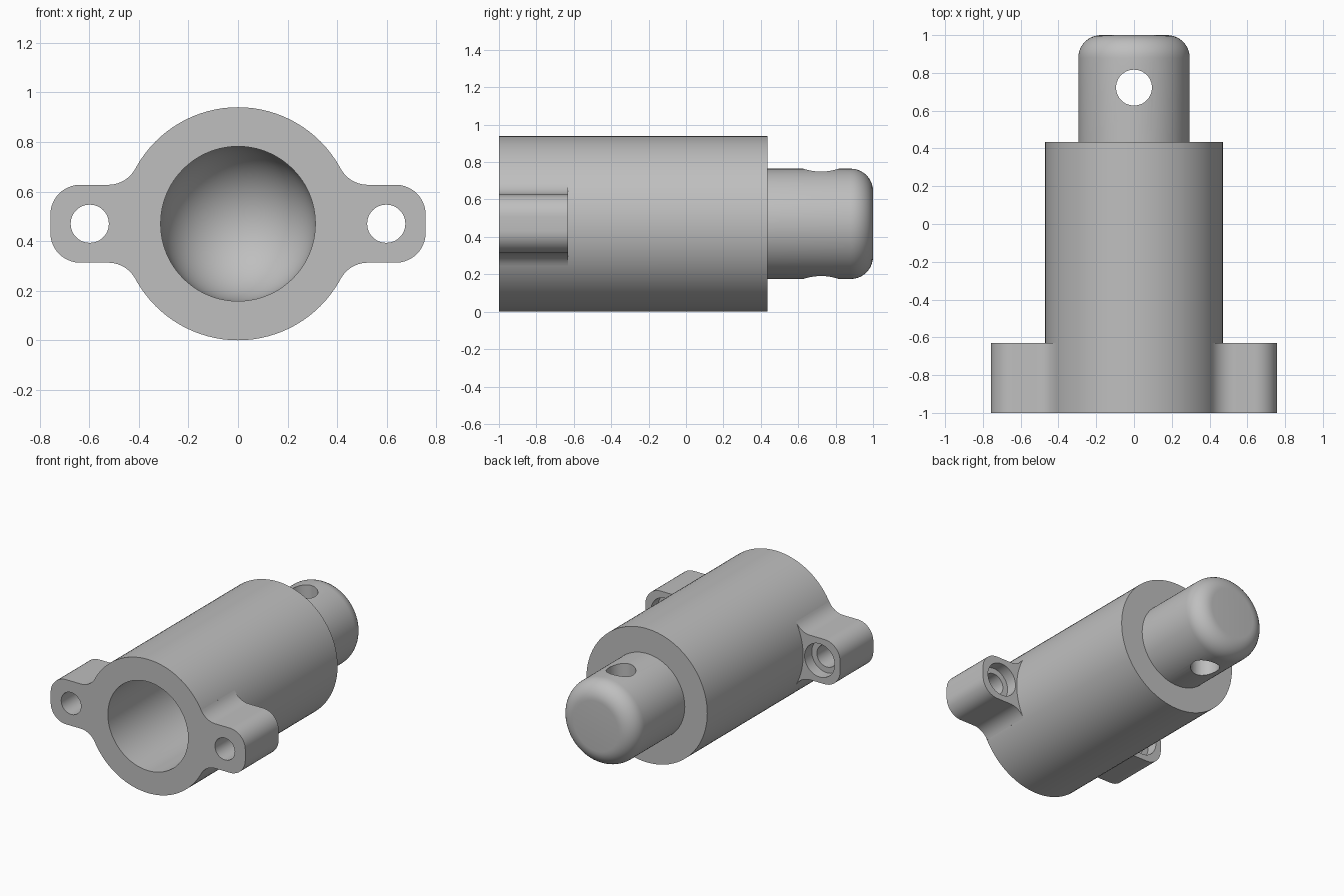
import bpy, bmesh
from math import sin, cos, pi, atan2, sqrt, radians
from mathutils import Vector, Matrix

if "Cube" in bpy.data.objects:
    bpy.data.objects.remove(bpy.data.objects["Cube"])

AXIS_Z = 0.47           # height of the main axis
BODY_R, BORE_R, PIN_R = 0.47, 0.312, 0.295
FRONT, SHOULDER, END, EAR_BACK = -1.0, 0.435, 1.0, -0.63
EAR_X, EAR_H, EAR_R, FILLET = 0.757, 0.157, 0.12, 0.125
HOLE_X, HOLE_R, RECESS_R, RECESS_DEPTH = 0.598, 0.077, 0.117, 0.08

grey = bpy.data.materials.new("plain grey")
grey.use_nodes = True
colour = (0.52, 0.52, 0.52, 1)
grey.diffuse_color = colour
grey.node_tree.nodes["Principled BSDF"].inputs["Base Color"].default_value = colour


def arc(cx, cy, r, a0, a1, n):
    return [(cx + r * cos(a0 + (a1 - a0) * i / n),
             cy + r * sin(a0 + (a1 - a0) * i / n)) for i in range(n + 1)]


def to_object(name, bm):
    bmesh.ops.recalc_face_normals(bm, faces=bm.faces)
    mesh = bpy.data.meshes.new(name)
    bm.to_mesh(mesh)
    bm.free()
    mesh.materials.append(grey)
    obj = bpy.data.objects.new(name, mesh)
    bpy.context.collection.objects.link(obj)
    return obj


def lathe(name, profile, steps=96):
    """Spin (radius, y) points about the main axis."""
    bm = bmesh.new()
    verts = [bm.verts.new((r, y, AXIS_Z)) for r, y in profile]
    edges = [bm.edges.new(pair) for pair in zip(verts, verts[1:])]
    bmesh.ops.spin(bm, geom=verts + edges, cent=(0, 0, AXIS_Z), axis=(0, 1, 0),
                   angle=2 * pi, steps=steps)
    bmesh.ops.remove_doubles(bm, verts=bm.verts, dist=1e-5)
    return to_object(name, bm)


def prism(name, outline, y0, y1):
    """Extrude an (x, z) outline along y."""
    bm = bmesh.new()
    face = bm.faces.new([bm.verts.new((x, y0, AXIS_Z + z)) for x, z in outline])
    new = bmesh.ops.extrude_face_region(bm, geom=[face])["geom"]
    bmesh.ops.translate(bm, vec=(0, y1 - y0, 0),
                        verts=[v for v in new if isinstance(v, bmesh.types.BMVert)])
    return to_object(name, bm)


def cylinder(name, centre, radius, depth, rot):
    bm = bmesh.new()
    bmesh.ops.create_cone(bm, cap_ends=True, segments=48, radius1=radius, radius2=radius,
                          depth=depth, matrix=Matrix.Translation(centre) @ rot)
    return to_object(name, bm)


def combine(target, tool, operation):
    tool.hide_render = True
    mod = target.modifiers.new(operation.lower(), "BOOLEAN")
    mod.operation, mod.solver, mod.object = operation, "EXACT", tool
    bpy.context.view_layer.objects.active = target
    bpy.ops.object.modifier_apply(modifier=mod.name)
    bpy.data.objects.remove(tool)


# Housing with round-bottomed bore and rounded rear pin, as one turned shape
bore_end = SHOULDER - 0.155
round_r = 0.12
profile = arc(0, bore_end - BORE_R, BORE_R, pi / 2, 0, 16)
profile += [(BORE_R, FRONT), (BODY_R, FRONT), (BODY_R, SHOULDER), (PIN_R, SHOULDER)]
profile += arc(PIN_R - round_r, END - round_r, round_r, 0, pi / 2, 10) + [(0, END)]
housing = lathe("housing", profile)

# Mounting ears, blended into the housing by concave fillets
fz = EAR_H + FILLET
fx = sqrt((BODY_R + FILLET) ** 2 - fz ** 2)
upper = [(0.37, 0.195)]
upper += arc(fx, fz, FILLET, atan2(-fz, -fx), -pi / 2, 10)
upper += arc(EAR_X - EAR_R, EAR_H - EAR_R, EAR_R, pi / 2, 0, 10)
outline = upper + [(x, -z) for x, z in reversed(upper)]
along_y = Matrix.Rotation(pi / 2, 4, "X")
for side, label in ((1, "left"), (-1, "right")):
    ear = prism(label + "_ear", [(side * x, z) for x, z in outline], FRONT, EAR_BACK)
    combine(housing, ear, "UNION")
    hole = cylinder("bolt_hole", Vector((side * HOLE_X, -0.8, AXIS_Z)), HOLE_R, 0.8, along_y)
    combine(housing, hole, "DIFFERENCE")
    recess = cylinder("bolt_recess", Vector((side * HOLE_X, EAR_BACK, AXIS_Z)),
                      RECESS_R, 2 * RECESS_DEPTH, along_y)
    combine(housing, recess, "DIFFERENCE")

# Vertical cross hole through the pin
cross = cylinder("cross_hole", Vector((0, 0.722, AXIS_Z)), 0.095, 1, Matrix.Identity(4))
combine(housing, cross, "DIFFERENCE")

# Smooth shading with crisp edges
bpy.ops.object.select_all(action="DESELECT")
housing.select_set(True)
bpy.context.view_layer.objects.active = housing
bpy.ops.object.shade_smooth_by_angle(angle=radians(30))
